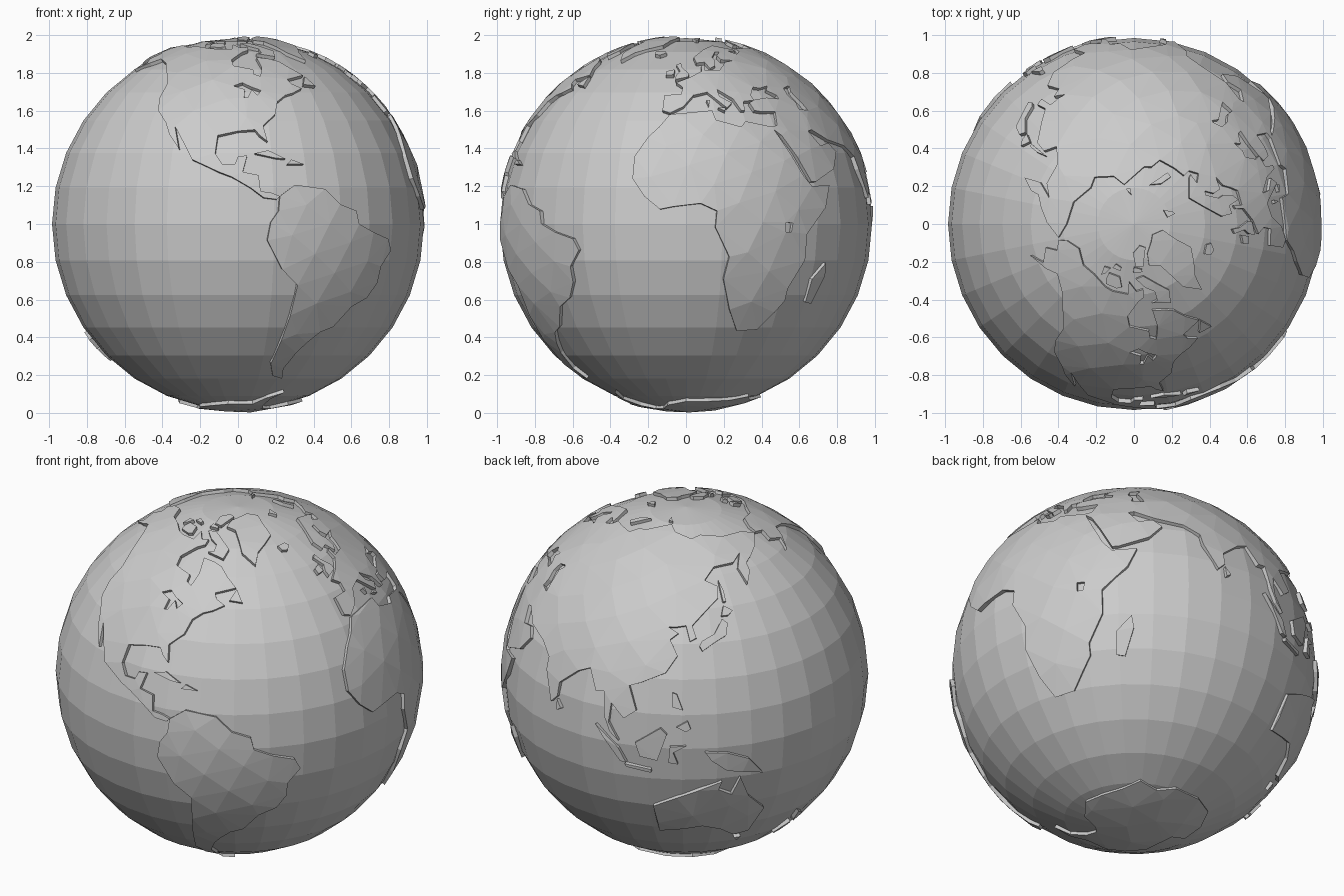
import bpy, bmesh, math
from mathutils import Vector
from mathutils.geometry import delaunay_2d_cdt

LAND, OCEAN, ROOT = 1.0, 0.985, 0.96
CENTRE = Vector((0, 0, 1))


def direction(lon, lat):
    a, b = math.radians(lon), math.radians(lat)
    return Vector((math.cos(b) * math.cos(a), math.cos(b) * math.sin(a), math.sin(b)))


def inside(p, loop):
    hit = False
    for a, b in zip(loop, loop[1:] + loop[:1]):
        if (a.y > p.y) != (b.y > p.y) and p.x < a.x + (p.y - a.y) * (b.x - a.x) / (b.y - a.y):
            hit = not hit
    return hit


# Evenly spread directions that become the inner vertices of large land masses
SPREAD = []
for i in range(420):
    h = 1 - (2 * i + 1) / 420
    r, t = math.sqrt(1 - h * h), i * 2.399963
    SPREAD.append(Vector((r * math.cos(t), r * math.sin(t), h)))


def land(name, coast, lake=None):
    """Raised plate from a coastline of lon, lat pairs, with an optional lake hole."""
    dirs = [[direction(*q) for q in zip(c[::2], c[1::2])] for c in (coast, lake or [])]
    c = sum(dirs[0], Vector()).normalized()
    e1 = c.orthogonal().normalized()
    e2 = c.cross(e1)

    def flat(d):
        k = c.angle(d)
        v = Vector((d.dot(e1), d.dot(e2)))
        return v.normalized() * k if k > 1e-6 else Vector((0, 0))

    def lift(p):
        k = p.length
        if k < 1e-6:
            return c.copy()
        return c * math.cos(k) + (e1 * p.x + e2 * p.y) * (math.sin(k) / k)

    outer, hole = [[flat(d) for d in ds] for ds in dirs]
    on_land = lambda p: inside(p, outer) and not (hole and inside(p, hole))
    pts, edges = [], []
    for loop in (outer, hole):
        s, n = len(pts), len(loop)
        edges += [(s + i, s + (i + 1) % n) for i in range(n)]
        pts += loop
    rim = list(pts)
    for d in SPREAD:
        if c.angle(d) < 2:
            p = flat(d)
            if on_land(p) and min((p - q).length for q in rim) > 0.06:
                pts.append(p)
    vs, _, tris, *_ = delaunay_2d_cdt(pts, edges, [], 0, 1e-5)
    bm = bmesh.new()
    verts = [bm.verts.new(lift(p) * LAND) for p in vs]
    for t in tris:
        if on_land(sum((vs[i] for i in t), Vector((0, 0))) / len(t)):
            bm.faces.new([verts[i] for i in t])
    bmesh.ops.delete(bm, geom=[v for v in bm.verts if not v.link_faces], context='VERTS')
    # coastal cliff
    rim_edges = [e for e in bm.edges if e.is_boundary]
    new = bmesh.ops.extrude_edge_only(bm, edges=rim_edges)["geom"]
    for v in new:
        if isinstance(v, bmesh.types.BMVert):
            v.co *= ROOT / LAND
    bmesh.ops.recalc_face_normals(bm, faces=bm.faces[:])
    me = bpy.data.meshes.new(name)
    bm.to_mesh(me)
    bm.free()
    ob = bpy.data.objects.new(name, me)
    ob.location = CENTRE
    bpy.context.collection.objects.link(ob)


# Ocean ball
bpy.ops.mesh.primitive_uv_sphere_add(segments=32, ring_count=16, radius=OCEAN, location=CENTRE)
bpy.context.object.name = "ocean"

# Continents
land("south_america", [-77, 8.5, -72, 12, -62, 10.7, -57, 6, -51, 4, -50, 0, -44, -2.5, -37, -4.5,
     -35, -8, -39, -13, -39, -18, -42, -23, -48, -26, -53, -33, -58, -35, -62, -39, -65, -43,
     -68, -50, -66, -55, -72, -53.5, -75, -48, -73, -38, -71.5, -29, -70.5, -19, -76, -14,
     -81, -5, -80, 0.5, -77.5, 4])
land("africa", [-6, 35.5, 10, 37, 11, 33.5, 20, 31, 22, 33, 32, 31, 32.5, 30, 34, 27, 37, 21, 40, 15,
     43, 11.5, 51, 12, 48, 5, 40, -3, 40, -11, 35, -20, 35, -24, 32, -28, 27, -34, 19, -34.5,
     15, -27, 12, -17, 13.5, -10, 9, -1, 9.5, 4, 4.5, 6.3, -4, 5.3, -8, 4.5, -13, 8.5, -17, 14,
     -17, 21, -13, 27.5, -9.5, 31], lake=[32, 0.5, 34.5, 0.3, 34, -2.5, 32, -2.5])
land("north_america", [-166, 68.5, -156, 71.3, -141, 69.7, -128, 70, -115, 68.5, -108, 68, -95, 68,
     -95, 72, -88, 69, -82, 69.5, -82, 67, -87, 65.5, -94, 60.5, -92.5, 57, -82, 55, -82, 52.5,
     -79, 51.5, -77, 56, -78, 62, -70, 61, -65, 59.5, -61, 56, -56, 52, -66, 50, -65, 48, -61, 46,
     -66, 44, -70, 43, -74, 40.5, -76, 35.5, -81, 31.5, -80, 26, -82.5, 28, -84, 30, -90, 29.5,
     -97, 28, -97.5, 22, -95, 18.5, -91, 18.5, -90, 21, -87, 21.3, -88.5, 16, -83.5, 15, -83, 10,
     -79.5, 9.5, -77, 8.5, -78, 7.5, -82, 8, -86, 11, -92, 14.5, -96, 16, -105, 20, -109, 26,
     -113, 31.2, -110, 23.5, -114.5, 28.5, -117, 32.5, -122, 37, -124, 42, -124, 48, -130, 54,
     -137, 58.5, -147, 61, -153, 58.5, -163, 55, -157, 58.5, -165, 61, -161, 64.5, -168, 65.8],
     lake=[-92, 47, -88, 48.5, -84.5, 46.7, -80, 45, -82, 43, -84, 45.5, -86, 42, -87.5, 42, -87, 45.5])
land("europe", [-6, 36, -9, 37, -9, 43, -2, 43.5, -1.5, 46.5, -4.5, 48.5, 2, 51, 8, 54, 8.5, 57,
     10.5, 57.5, 10, 54.5, 18, 54.7, 21, 57, 23.5, 59, 30, 60, 22, 60.5, 21, 63, 25, 65.5,
     22, 65.8, 17, 62, 18, 60, 16.5, 57, 13, 55.5, 11, 59, 6, 58.5, 5, 62, 14, 67.5, 25, 71,
     40, 67.5, 41, 66.5, 33, 66.5, 38, 64.2, 44, 66, 44, 68.3, 54, 68.5, 68, 68.5, 60, 60, 58, 51,
     52, 47, 48, 46, 47.5, 43, 41, 43, 37, 45, 39, 47, 34, 46, 31, 46.5, 28, 43, 28.5, 41,
     23.5, 40.5, 23, 37, 21.5, 37, 19.5, 41.5, 13.5, 45.5, 14, 42.5, 18.5, 40, 16, 38, 9, 44.3,
     3, 43, -1, 38.5])
land("asia", [29, 41.2, 35, 42, 41, 41.5, 41, 43, 47.5, 43, 49.5, 40, 49, 37.5, 54, 37, 53, 40,
     51, 44.5, 53, 46.7, 52, 47, 58, 51, 60, 60, 68, 68.5, 73, 71.5, 80, 72, 104, 77.5, 113, 74,
     130, 71, 140, 72.5, 160, 70, 180, 69, 190, 66, 179, 62.5, 170, 60, 163, 58, 162, 55, 157, 51,
     156, 57, 163, 62, 155, 59.3, 142, 59, 135, 54.5, 141, 52, 140, 48, 132, 43, 127.5, 39.5,
     129, 35.5, 126.5, 34.5, 125, 39.5, 121, 39, 118, 39, 122, 37, 119, 35, 122, 30, 118, 24.5,
     110, 21, 106, 19.5, 109, 12, 105, 9, 100.5, 13.3, 100, 7, 103.5, 1.5, 100.5, 4, 98.5, 8.5,
     97.5, 16.5, 94.5, 16, 91, 22.5, 86.5, 20.5, 80, 15, 80, 10.5, 77.5, 8, 73, 17, 72.5, 21,
     67, 24.5, 57, 26.5, 50, 30, 48, 29.5, 36, 36.5, 30, 36.5, 27, 37, 26, 40])
land("arabia", [48, 29.5, 51.5, 24.5, 56.5, 25.5, 59.5, 22.5, 55, 17, 45, 13, 43, 13, 39, 21, 35, 28,
     32.5, 30, 32, 31, 34.5, 31.5, 36, 36.5])
land("australia", [114, -22, 122, -18, 129, -15, 136.5, -12, 135.5, -15, 140, -17.5, 142.5, -11,
     146, -19, 153, -26, 150, -37.5, 144, -38.5, 138, -34, 131, -31.5, 124, -33, 115, -34.5])
land("antarctica", [-180, -78, -158, -77.5, -145, -75.5, -120, -74, -100, -72.5, -75, -72.5, -67, -67,
     -57, -63.3, -63, -68, -61, -74, -50, -78, -35, -78, -20, -73.5, 0, -70, 20, -70, 40, -69,
     55, -66, 70, -69, 85, -66.5, 110, -66, 130, -66, 150, -68.5, 170, -71.5, 165, -77])

# Arctic islands
land("greenland", [-44, 60, -52, 65, -54, 70, -58, 75, -70, 76.5, -66, 80, -45, 82.5, -30, 83.5,
     -12, 81, -20, 76, -22, 71, -32, 68, -40, 65])
land("baffin_island", [-65, 62.5, -62, 66.5, -70, 70.5, -80, 73.7, -88, 73, -80, 70, -73, 68,
     -73, 65, -77, 64.5])
land("victoria_island", [-115, 69.5, -105, 69.3, -101, 70, -105, 73, -117, 73, -117, 71])
land("banks_island", [-123, 71.3, -125, 74, -118, 74.5, -120, 72.5])
land("ellesmere_island", [-78, 76.5, -64, 82, -75, 83.2, -92, 81, -88, 77])
land("devon_island", [-80, 75, -91, 75, -90, 76.7, -80, 75.8])
land("melville_island", [-106, 75, -116, 75, -114, 76.5, -106, 76])
land("svalbard", [14, 77, 11, 79.5, 25, 80, 18, 77.5])
land("novaya_zemlya", [52, 71.5, 56, 75, 68, 77, 57, 71])
land("north_land", [96, 79, 95, 81, 103, 79])

# Atlantic and European islands
land("iceland", [-22, 64, -18, 63.5, -14, 65, -16, 66.4, -23, 66])
land("britain", [-5, 50, 1, 51.2, 1.5, 52.7, -2, 56, -3, 58.5, -5.5, 57.5, -3, 54, -5, 52])
land("ireland", [-10, 52, -6, 52.3, -6, 55, -10, 54])
land("sicily", [12.5, 38, 15.5, 38.2, 15, 36.8])
land("sardinia", [8.3, 41, 9.7, 41, 9, 39])
land("newfoundland", [-59, 47.7, -55.5, 51.5, -53, 47])
land("cuba", [-84.5, 22, -80, 23, -74.5, 20.2, -78, 20.5])
land("hispaniola", [-74, 18.5, -72.5, 20, -68.5, 18.5])

# Indian Ocean and Pacific islands
land("madagascar", [49.3, -12, 50, -16, 47, -25, 44, -24.5, 44.3, -17])
land("sri_lanka", [80, 9.5, 82, 7, 80.3, 6])
land("sumatra", [95.5, 5.5, 103.5, -1, 106, -5.8, 104, -5.5, 98.5, 1.5])
land("java", [105.5, -6.3, 114, -7.3, 114, -8.5, 106, -7.3])
land("borneo", [109, 1.5, 117, 7, 119, 5, 116, -4, 110.5, -3])
land("sulawesi", [120, 1, 125, 1.3, 121, -1, 122.5, -5, 119.5, -4.5])
land("new_guinea", [131, -1, 138, -1.7, 145, -4.5, 150, -10.5, 143, -9, 138, -8, 133, -4])
land("luzon", [120.5, 18.5, 122, 18, 124, 13, 120.5, 14])
land("mindanao", [122, 7.5, 125.5, 9.5, 126.5, 7, 125, 6])
land("japan_main", [130, 33, 131, 34.5, 136, 36.5, 140, 41, 142, 39.5, 140.5, 35.7, 135.5, 33.7, 131, 31.3])
land("japan_north", [140, 42, 141.7, 45.3, 145.3, 43.3, 143, 42])
land("sakhalin", [142, 46.5, 142.3, 54, 143.5, 50, 143.3, 46.5])
land("tasmania", [145, -41, 148, -41, 147, -43.5])
land("new_zealand_north", [173, -35, 178, -38, 175.5, -41.5, 174, -39.5])
land("new_zealand_south", [173, -40.7, 174, -42, 171, -45.5, 168.5, -46.5, 167, -45.5])
